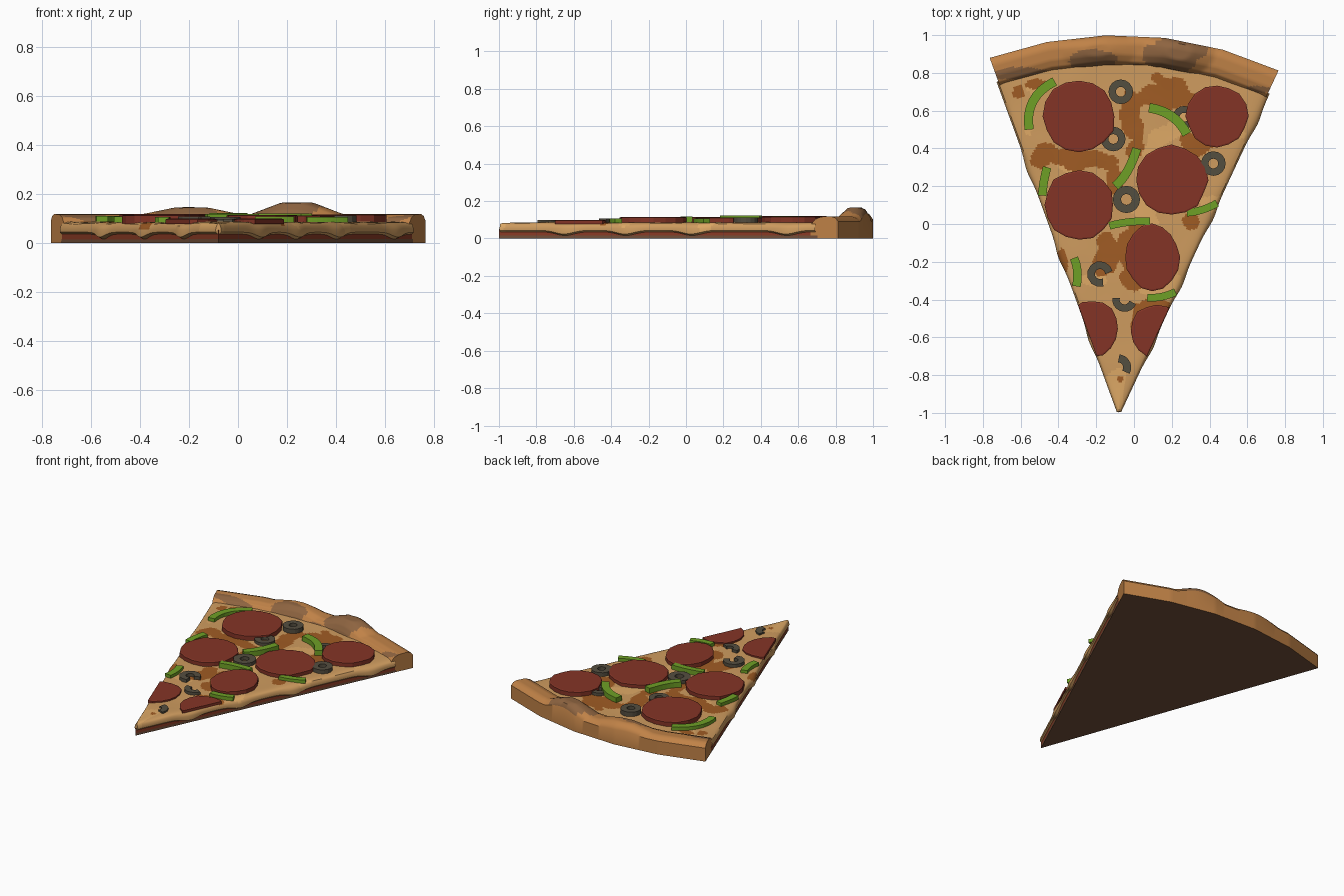
import bpy, bmesh, math, random
from mathutils import Vector, noise

if "Cube" in bpy.data.objects:
    bpy.data.objects.remove(bpy.data.objects["Cube"])

random.seed(4)
TIP = Vector((-0.08, -1.0, 0))
A0, A1 = math.radians(65), math.radians(110)    # right and left cut angles


def mat(name, hexcol):
    m = bpy.data.materials.new(name)
    c = [int(hexcol[i:i + 2], 16) / 255 for i in (0, 2, 4)]
    m.diffuse_color = [((v + 0.055) / 1.055) ** 2.4 for v in c] + [1]
    m.use_nodes = True
    m.node_tree.nodes["Principled BSDF"].inputs["Base Color"].default_value = m.diffuse_color
    return m


CRUST = mat("crust_brown", "C08247")
CHAR = mat("toasted_crust", "8E6440")
UNDER = mat("underside_brown", "74513A")
SAUCE = mat("sauce_red", "8C3C26")
CHEESE = mat("cheese", "CF9C5F")
PALE = mat("pale_cheese", "DEA966")
BROWNED = mat("browned_cheese", "A05C24")
MEAT = mat("pepperoni_red", "843426")
OLIVE = mat("olive_dark", "544E40")
GREEN = mat("pepper_green", "6FA026")
RIM = MEAT_RIM = None


def make(name, bm, mats, smooth=False, recalc=True):
    if recalc:
        bmesh.ops.recalc_face_normals(bm, faces=bm.faces)
    me = bpy.data.meshes.new(name)
    bm.to_mesh(me)
    bm.free()
    for m in mats:
        me.materials.append(m)
    ob = bpy.data.objects.new(name, me)
    bpy.context.collection.objects.link(ob)
    if smooth:
        bpy.ops.object.select_all(action='DESELECT')
        ob.select_set(True)
        bpy.context.view_layer.objects.active = ob
        bpy.ops.object.shade_smooth_by_angle(angle=math.radians(35))
    return ob


def ray(a):
    return Vector((math.cos(a), math.sin(a), 0))


def arc(t, segs=5):
    """Unit arc, t = 0..1 from right to left, made of straight chords."""
    k = min(int(t * segs), segs - 1)
    a, b = (ray(A0 + (A1 - A0) * (k + i) / segs) for i in (0, 1))
    return a.lerp(b, t * segs - k)


def in_blobs(p, blobs, rough=0.35, scale=11):
    n = noise.noise(Vector((p.x, p.y, 0)) * scale) * rough * 2
    return any(((p.x - x) / a) ** 2 + ((p.y - y) / b) ** 2 < 1 + n for x, y, a, b in blobs)


# Flat dough base and sauce layer, both wedge prisms
def wedge(name, r, z0, z1, m):
    bm = bmesh.new()
    pts = [TIP] + [TIP + arc(i / 5) * r for i in range(6)]
    f = bm.faces.new([bm.verts.new((p.x, p.y, z0)) for p in pts])
    e = bmesh.ops.extrude_face_region(bm, geom=[f])['geom']
    bmesh.ops.translate(bm, vec=(0, 0, z1 - z0), verts=[v for v in e if isinstance(v, bmesh.types.BMVert)])
    make(name, bm, [m])


wedge("dough_base", 1.88, 0, 0.016, UNDER)
wedge("sauce_layer", 1.87, 0.014, 0.052, SAUCE)

# Crust: profile swept along the arc, with two toasted bubbles
PROFILE = [(1.83, 0), (2.0, 0), (2.0, 0.092), (1.985, 0.11), (1.96, 0.118),
           (1.90, 0.116), (1.865, 0.103), (1.845, 0.08)]
BUBBLES = [(-0.19, 0.92, 0.20, 0.11, 0.028), (0.24, 0.91, 0.19, 0.13, 0.048)]
TOAST = [(-0.22, 0.87, 0.13, 0.055), (0.21, 0.89, 0.18, 0.09),
         (-0.60, 0.795, 0.16, 0.035), (0.66, 0.71, 0.09, 0.02), (0, 0.83, 0.09, 0.02)]
prof = []
for i, (r, z) in enumerate(PROFILE):
    r2, z2 = PROFILE[(i + 1) % len(PROFILE)]
    n = 5 if i in (4, 5, 6) else 1
    prof += [(r + (r2 - r) * k / n, z + (z2 - z) * k / n) for k in range(n)]
bm = bmesh.new()
rings = []
for i in range(101):
    ring = []
    for r, z in prof:
        p = TIP + arc(i / 100) * r
        if z > 0.07:
            for x, y, a, b, h in BUBBLES:
                d = math.hypot((p.x - x) / a, (p.y - y) / b)
                z += min(h, 1.5 * h * max(0, 1 - d))
        ring.append(bm.verts.new((p.x, p.y, z)))
    rings.append(ring)
for a, b in zip(rings, rings[1:]):
    for j in range(len(prof)):
        k = (j + 1) % len(prof)
        bm.faces.new((a[j], a[k], b[k], b[j]))
bm.faces.new(rings[0])
bm.faces.new(rings[-1])
bmesh.ops.recalc_face_normals(bm, faces=bm.faces)
for f in bm.faces:
    c = f.calc_center_median()
    if f.normal.z < -0.8:
        f.material_index = 2
    elif f.normal.z > 0.1 and in_blobs(c, TOAST):
        f.material_index = 1
make("crust", bm, [CRUST, CHAR, UNDER], smooth=True)

# Cheese: fan grid with a rounded skirt that drips over both cut sides
DRIPS = {A0: (0.39, 0.75, 1.14, 1.70), A1: (0.41, 0.88, 1.37)}
SPOTS = [(0.18, 0.68, 0.15, 0.08), (-0.01, 0.56, 0.06, 0.13), (-0.48, 0.36, 0.06, 0.06),
         (-0.28, 0.34, 0.19, 0.05), (0.31, 0.42, 0.10, 0.06), (-0.02, -0.1, 0.07, 0.12),
         (-0.15, -0.17, 0.07, 0.13), (0.0, -0.3, 0.08, 0.06), (0.12, -0.43, 0.07, 0.04),
         (-0.61, 0.70, 0.03, 0.03), (0.12, 0.77, 0.03, 0.03), (-0.07, -0.82, 0.02, 0.02),
         (0.02, -0.52, 0.04, 0.08), (-0.10, 0.22, 0.04, 0.08), (0.0, 0.4, 0.05, 0.05),
         (-0.52, 0.74, 0.05, 0.03), (0.3, 0.02, 0.05, 0.04), (-0.38, -0.2, 0.03, 0.07)]


def skirt(r, ang, out):
    d = sum(math.exp(-((r - c) / 0.075) ** 2) for c in DRIPS[ang])
    low = 0.036 - 0.02 * d
    p = TIP + ray(ang) * r
    w = 0.6 + 0.7 * d
    pts = [(0.009 * w, 0.070), (0.015 * w, 0.055), (0.014 * w, low + 0.008), (0, low)]
    return [p + out * o + Vector((0, 0, z)) for o, z in pts]


OUT_R, OUT_L = ray(A0 - math.pi / 2), ray(A1 + math.pi / 2)
bm = bmesh.new()
rows, COLS = [], 90
for i in range(171):
    r = 0.008 + 1.86 * i / 170
    row = skirt(r, A0, OUT_R)[::-1]
    for j in range(COLS + 1):
        t = j / COLS
        p = TIP + ray(A0 + (A1 - A0) * t) * r
        edge = min(t, 1 - t) * (A1 - A0) * r
        p.z = 0.086 - 0.008 * math.exp(-edge / 0.015) + 0.003 * noise.noise(p * 6)
        row.append(p)
    row += skirt(r, A1, OUT_L)
    rows.append([bm.verts.new(p) for p in row])
for a, b in zip(rows, rows[1:]):
    for j in range(len(a) - 1):
        f = bm.faces.new((a[j], b[j], b[j + 1], a[j + 1]))
        c = f.calc_center_median()
        if c.z > 0.06 and in_blobs(c, SPOTS, 0.5):
            f.material_index = 1
        elif noise.noise(Vector((c.x * 5, c.y * 5, 3))) > 0.3:
            f.material_index = 2
bm.faces.new(rows[0])
make("cheese", bm, [CHEESE, BROWNED, PALE], smooth=True, recalc=False)


# Pepperoni: uneven many-sided discs, trimmed to the cut sides of the slice
def pepperoni(i, x, y, rx, ry, top):
    bm = bmesh.new()
    n = 16
    vs = []
    for k in range(n):
        a, w = math.tau * k / n, random.uniform(0.96, 1.04)
        vs.append(bm.verts.new((x + rx * w * math.cos(a), y + ry * w * math.sin(a), top)))
    bm.faces.new(vs)
    for out in (OUT_R, OUT_L):
        bmesh.ops.bisect_plane(bm, geom=bm.verts[:] + bm.edges[:] + bm.faces[:],
                               plane_co=TIP + out * 0.008, plane_no=out, clear_outer=True)
    face = bm.faces[:][0]
    e = bmesh.ops.extrude_face_region(bm, geom=[face])['geom']
    bmesh.ops.translate(bm, vec=(0, 0, 0.078 - top), verts=[v for v in e if isinstance(v, bmesh.types.BMVert)])
    bmesh.ops.recalc_face_normals(bm, faces=bm.faces)
    cap = [f for f in bm.faces if f.normal.z > 0.9]
    rim = bmesh.ops.inset_region(bm, faces=cap, thickness=0.008, depth=0.003)['faces']
    for f in rim:
        f.material_index = 0
    make(f"pepperoni_{i}", bm, [MEAT])


for i, p in enumerate([(-0.29, 0.57, 0.19, 0.195, 0.116), (0.44, 0.57, 0.163, 0.165, 0.114),
                       (0.20, 0.23, 0.188, 0.185, 0.110), (-0.29, 0.10, 0.185, 0.185, 0.112),
                       (0.095, -0.175, 0.145, 0.175, 0.112), (-0.22, -0.555, 0.14, 0.147, 0.096),
                       (0.12, -0.57, 0.14, 0.145, 0.096)]):
    pepperoni(i + 1, *p)


# Flat strip along a path, used for olive rings and pepper slices
def strip(name, path, width, z0, z1, m, closed=False):
    bm = bmesh.new()
    n, secs = len(path), []
    for i, p in enumerate(path):
        a = path[i - 1] if closed or i else p
        b = path[(i + 1) % n] if closed or i < n - 1 else p
        d = (b - a).normalized()
        s = Vector((-d.y, d.x)) * width / 2
        secs.append([bm.verts.new((q.x, q.y, z)) for q, z in
                     ((p - s, z0), (p + s, z0), (p + s, z1), (p - s, z1))])
    for i in range(n if closed else n - 1):
        a, b = secs[i], secs[(i + 1) % n]
        for j in range(4):
            bm.faces.new((a[j], a[(j + 1) % 4], b[(j + 1) % 4], b[j]))
    if not closed:
        bm.faces.new(secs[0])
        bm.faces.new(secs[-1])
    make(name, bm, [m])


# Olive rings: x, y, radius, start and end angle, top height
for i, (x, y, r, s, e, top) in enumerate([
        (-0.07, 0.70, 0.065, 0, 360, 0.116), (0.42, 0.32, 0.065, 0, 360, 0.112),
        (-0.04, 0.13, 0.072, 0, 360, 0.110), (-0.11, 0.45, 0.065, 0, 360, 0.105),
        (0.265, 0.565, 0.06, 0, 360, 0.105), (-0.18, -0.265, 0.068, 10, 290, 0.108),
        (-0.05, -0.40, 0.065, 170, 340, 0.106), (-0.085, -0.76, 0.07, -30, 85, 0.098)]):
    full = e - s == 360
    n = 16 if full else 10
    path = [Vector((x, y)) + ray(math.radians(s + (e - s) * k / (n if full else n - 1))).xy * r * 0.7
            for k in range(n)]
    strip(f"olive_{i + 1}", path, r * 0.6, 0.08, top, OLIVE, full)

# Green pepper slices: start, middle, end, width, top height
for i, (x0, y0, x1, y1, x2, y2, w, top) in enumerate([
        (-0.555, 0.50, -0.535, 0.65, -0.42, 0.755, 0.048, 0.110),
        (0.08, 0.615, 0.20, 0.57, 0.28, 0.475, 0.05, 0.120),
        (-0.10, 0.20, -0.035, 0.28, 0.015, 0.40, 0.048, 0.122),
        (0.28, 0.06, 0.36, 0.075, 0.44, 0.11, 0.04, 0.106),
        (-0.485, 0.15, -0.478, 0.22, -0.46, 0.30, 0.045, 0.108),
        (-0.13, -0.01, -0.03, 0.01, 0.085, 0.015, 0.04, 0.118),
        (-0.305, -0.33, -0.30, -0.25, -0.318, -0.18, 0.045, 0.106),
        (0.07, -0.39, 0.145, -0.385, 0.22, -0.36, 0.04, 0.108)]):
    a, b, c = Vector((x0, y0)), Vector((x1, y1)), Vector((x2, y2))
    path = [a * (1 - t) * (1 - 2 * t) + b * 4 * t * (1 - t) + c * t * (2 * t - 1)
            for t in (k / 8 for k in range(9))]
    strip(f"green_pepper_{i + 1}", path, w, 0.083, top, GREEN)
